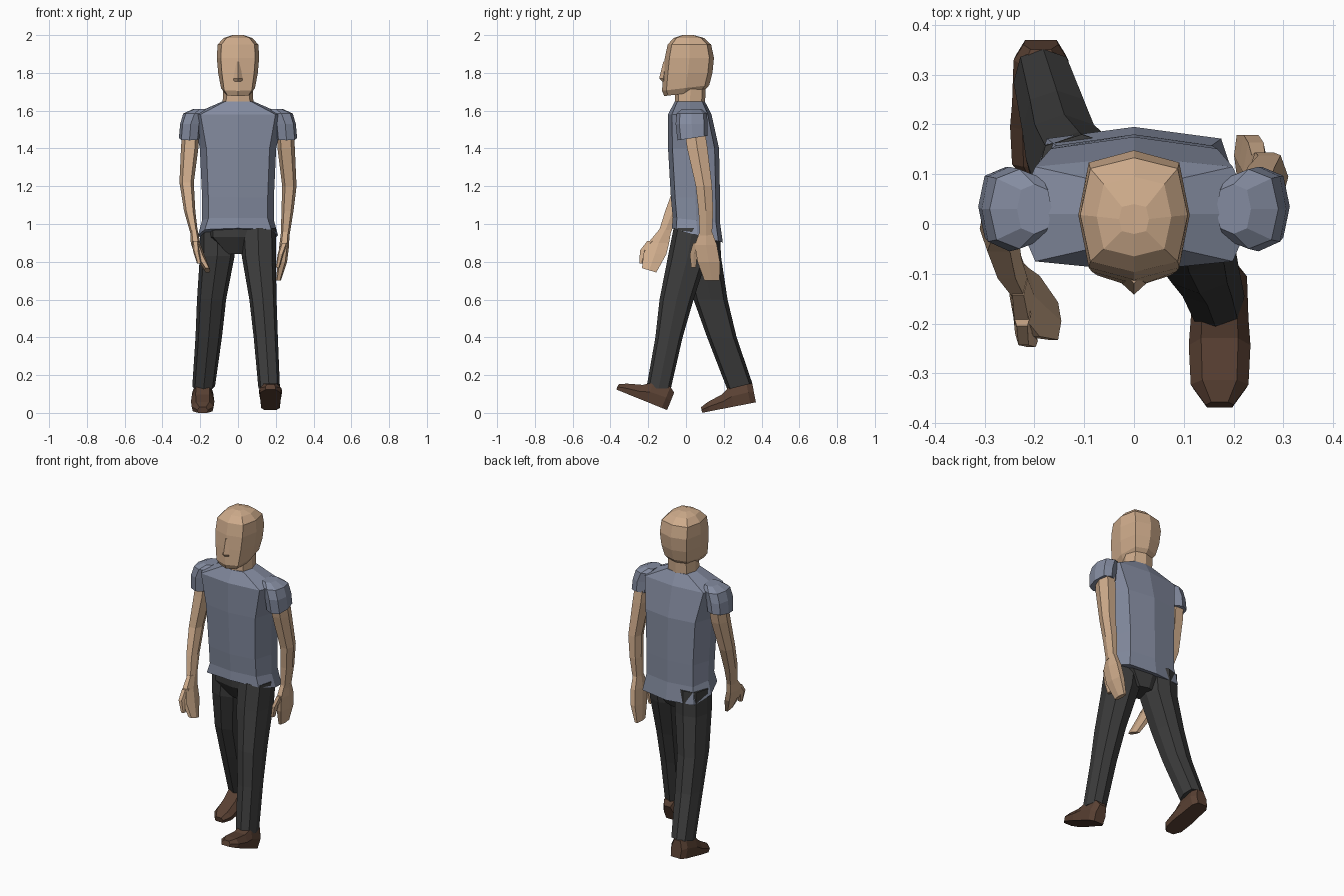
import bpy
import bmesh
from math import cos, sin, pi, radians, copysign
from mathutils import Matrix, Vector

default_cube = bpy.data.objects.get("Cube")
if default_cube:
    bpy.data.objects.remove(default_cube, do_unlink=True)


def make_material(name, color):
    material = bpy.data.materials.new(name)
    material.use_nodes = True
    material.diffuse_color = (*color, 1)
    shader = material.node_tree.nodes["Principled BSDF"]
    shader.inputs["Base Color"].default_value = (*color, 1)
    shader.inputs["Roughness"].default_value = 0.9
    return material


skin = make_material("skin", (0.62, 0.41, 0.26))
shirt = make_material("shirt_blue_grey", (0.23, 0.26, 0.35))
cloth = make_material("trouser_charcoal", (0.045, 0.045, 0.045))
leather = make_material("shoe_brown", (0.10, 0.052, 0.033))


def skin_rings(name, rings, material, matrix=None):
    """Bridge a list of equal point rings and close both ends."""
    bm = bmesh.new()
    loops = [[bm.verts.new(point) for point in ring] for ring in rings]
    count = len(loops[0])
    for low, high in zip(loops, loops[1:]):
        for i in range(count):
            j = (i + 1) % count
            bm.faces.new((low[i], low[j], high[j], high[i]))
    bm.faces.new(loops[0])
    bm.faces.new(loops[-1])
    if matrix:
        bm.transform(matrix)
    bmesh.ops.recalc_face_normals(bm, faces=bm.faces)
    mesh = bpy.data.meshes.new(name)
    bm.to_mesh(mesh)
    bm.free()
    mesh.materials.append(material)
    part = bpy.data.objects.new(name, mesh)
    bpy.context.scene.collection.objects.link(part)
    return part


def oval(x, y, z, rx, ry, tilt=0, sides=8, power=0.75):
    """Level ring; tilt raises it towards the back."""
    ring = []
    for i in range(sides):
        c, s = cos(2 * pi * i / sides), sin(2 * pi * i / sides)
        dx = rx * copysign(abs(c) ** power, c)
        dy = ry * copysign(abs(s) ** power, s)
        ring.append(Vector((x + dx, y + dy, z + tilt * dy)))
    return ring


def loft(name, rows, material, sides=8, power=0.75):
    rings = [oval(*row, sides=sides, power=power) for row in rows]
    return skin_rings(name, rings, material)


# Shirt body with a hem that drops at the back
loft("shirt_body", [
    (0, .06, .94, .212, .135, -.28),
    (0, .055, 1.02, .19, .125, -.1),
    (0, .05, 1.14, .19, .13),
    (0, .04, 1.4, .202, .135),
    (0, .02, 1.58, .24, .115),
    (0, .02, 1.648, .085, .08)], shirt, power=.55)

# Neck and head
loft("neck", [
    (0, .02, 1.62, .082, .08),
    (0, .025, 1.74, .078, .08)], skin)
loft("head", [
    (0, -.01, 1.69, .068, .105, .12),
    (0, -.002, 1.72, .09, .125, .12),
    (0, .01, 1.8, .105, .13),
    (0, .018, 1.88, .112, .13),
    (0, .018, 1.95, .108, .115),
    (0, .015, 1.985, .075, .08),
    (0, .01, 2.0, .03, .03)], skin, power=.6)
loft("nose", [
    (0, -.115, 1.755, .022, .012),
    (0, -.12, 1.77, .024, .022),
    (0, -.108, 1.86, .01, .012)], skin, sides=4, power=1)

# Short sleeves, one on each side
for side, label in ((1, "left"), (-1, "right")):
    loft(label + "_sleeve", [
        (side * .2, .03, 1.61, .035, .05),
        (side * .23, .03, 1.585, .06, .08),
        (side * .25, .03, 1.53, .056, .085),
        (side * .257, .035, 1.455, .056, .08, .15)], shirt)

# Arms: the left swings back, the right swings forward
loft("left_arm", [
    (.25, .045, 1.5, .045, .06),
    (.255, .06, 1.4, .046, .06),
    (.272, .095, 1.2, .038, .048),
    (.262, .105, 1.07, .032, .043),
    (.25, .105, .94, .023, .036)], skin, sides=6)
loft("right_arm", [
    (-.25, .045, 1.5, .045, .06),
    (-.256, .03, 1.4, .046, .06),
    (-.272, -.01, 1.22, .038, .05),
    (-.256, -.07, 1.07, .03, .044),
    (-.232, -.115, .95, .02, .036)], skin, sides=6)

# Hands with separate thumbs
loft("left_hand", [
    (.25, .105, .96, .022, .036),
    (.245, .105, .89, .026, .065),
    (.235, .12, .8, .025, .066),
    (.214, .138, .7, .013, .045)], skin, sides=6)
loft("left_thumb", [
    (.245, .065, .9, .018, .03),
    (.225, .04, .84, .015, .022),
    (.21, .04, .77, .01, .014)], skin, sides=6)
loft("right_hand", [
    (-.233, -.11, .97, .019, .036),
    (-.225, -.145, .9, .025, .062),
    (-.205, -.165, .84, .026, .068),
    (-.162, -.195, .755, .016, .042, -.3)], skin, sides=6)
loft("right_thumb", [
    (-.225, -.18, .91, .018, .028),
    (-.222, -.22, .86, .017, .026),
    (-.205, -.235, .79, .012, .014)], skin, sides=6)

# Trousers
loft("trouser_seat", [
    (0, .05, 1.02, .18, .11),
    (0, .055, .93, .17, .115),
    (0, .06, .84, .07, .07)], cloth)
loft("left_trouser_leg", [
    (.105, .035, .98, .095, .1),
    (.11, .01, .83, .09, .105),
    (.132, -.05, .6, .072, .09),
    (.147, -.09, .4, .064, .072),
    (.165, -.145, .13, .057, .065)], cloth)
loft("right_trouser_leg", [
    (-.105, .08, .98, .095, .1),
    (-.11, .085, .83, .092, .1),
    (-.14, .13, .6, .077, .09),
    (-.155, .19, .4, .07, .078),
    (-.182, .285, .14, .06, .066, .25)], cloth)

# Shoes share one shape: distance from heel, half width, height
SHOE = [(0, .035, .1), (.03, .055, .12), (.12, .058, .11),
        (.17, .062, .075), (.25, .058, .05), (.29, .028, .03)]


def make_shoe(name, heel, pitch):
    rings = [[Vector((u * w, -d, v * h)) for u, v in
              ((-.9, 0), (-1, .5), (-.6, 1), (.6, 1), (1, .5), (.9, 0))]
             for d, w, h in SHOE]
    place = Matrix.Translation(heel) @ Matrix.Rotation(radians(pitch), 4, "X")
    skin_rings(name, rings, leather, place)


make_shoe("left_shoe", (.172, -.1, .015), -22)
make_shoe("right_shoe", (-.187, .37, .056), 11)
